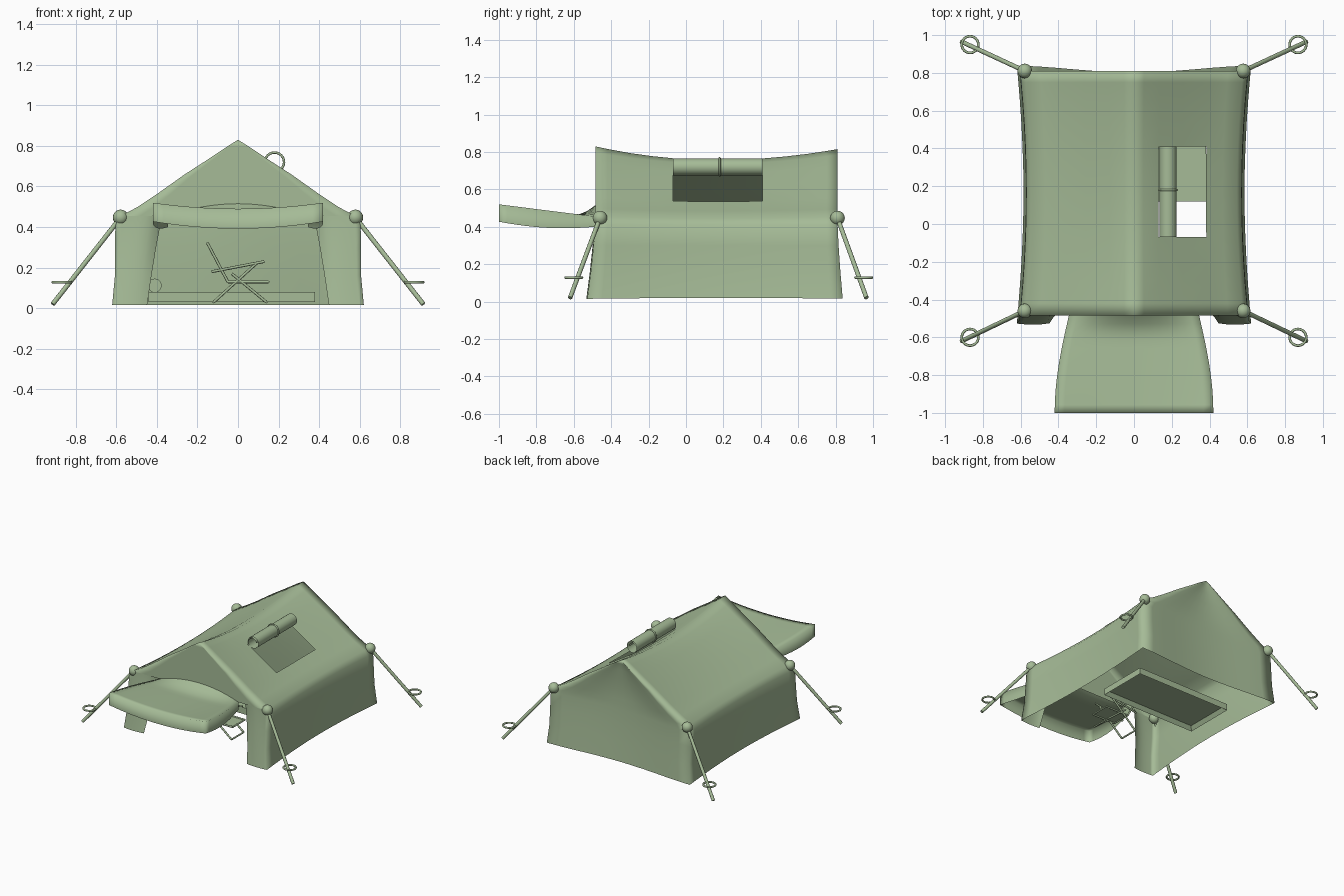
import bpy, bmesh, math
from mathutils import Vector

if "Cube" in bpy.data.objects:
    bpy.data.objects.remove(bpy.data.objects["Cube"])

canvas = bpy.data.materials.new("sage_green")
canvas.use_nodes = True
COLOUR = (0.38, 0.50, 0.31, 1)
canvas.diffuse_color = COLOUR
bsdf = canvas.node_tree.nodes["Principled BSDF"]
bsdf.inputs["Base Color"].default_value = COLOUR
bsdf.inputs["Roughness"].default_value = 0.8


def finish(name, bm, angle=50):
    """Turn a bmesh into a named, smooth-shaded object."""
    bmesh.ops.remove_doubles(bm, verts=bm.verts, dist=0.0005)
    mesh = bpy.data.meshes.new(name)
    bm.to_mesh(mesh)
    bm.free()
    mesh.materials.append(canvas)
    obj = bpy.data.objects.new(name, mesh)
    bpy.context.collection.objects.link(obj)
    bpy.ops.object.select_all(action='DESELECT')
    obj.select_set(True)
    bpy.context.view_layer.objects.active = obj
    bpy.ops.object.shade_smooth_by_angle(angle=math.radians(angle))


def add_grid(bm, rows, skip=lambda c: False, flip=False):
    """Skin rows of points with quads, leaving out faces whose centre is skipped."""
    vs = [[bm.verts.new(p) for p in row] for row in rows]
    for a, b in zip(vs, vs[1:]):
        for j in range(len(a) - 1):
            quad = [a[j], a[j + 1], b[j + 1], b[j]]
            centre = sum((v.co for v in quad), Vector((0, 0, 0))) / 4
            if not skip(centre):
                bm.faces.new(quad[::-1] if flip else quad)


def add_rod(bm, a, b, r, sides=12):
    a, b = Vector(a), Vector(b)
    d = b - a
    m = d.to_track_quat('Z', 'Y').to_matrix().to_4x4()
    m.translation = (a + b) / 2
    bmesh.ops.create_cone(bm, cap_ends=True, segments=sides, radius1=r,
                          radius2=r, depth=d.length, matrix=m)


def add_ring(bm, centre, u, v, big, small, n=24, k=8):
    u, v, c = Vector(u), Vector(v), Vector(centre)
    w = u.cross(v)
    rows = []
    for i in range(n + 1):
        a = math.tau * i / n
        d = u * math.cos(a) + v * math.sin(a)
        rows.append([c + d * (big + small * math.cos(math.tau * j / k))
                     + w * small * math.sin(math.tau * j / k) for j in range(k + 1)])
    add_grid(bm, rows, flip=True)


# Tent cross-section from ridge to ground: half width, height mid, height at ends
SECTION = [(0, .757, .83), (.05, .738, .797), (.13, .69, .74), (.25, .615, .658),
           (.38, .535, .56), (.47, .485, .497), (.545, .445, .455), (.57, .41, .41),
           (.572, .30, .30), (.572, .16, .16), (.585, .02, .015)]
STATIONS = [-.485, -.42, -.3, -.19, -.07, .05, .17, .29, .41, .53, .65, .75, .81]
EAVE = 6


def shell_point(i, y, side):
    x, mid, end = SECTION[i]
    t = (y - .163) / .648
    e = t * t
    low = max(0, 1 - mid / .45) ** 1.5
    flare = (.03 if t > 0 else -.045) * e * e * low
    rise = (end - mid) * e * (.8 if t > 0 else 1)
    return Vector((side * x * (1 + .06 * e), y + flare, mid + rise))


# Roof and side walls, with the roof window left open on one side
def in_window(c):
    return .13 < c.x < .38 and -.07 < c.y < .41


last = len(SECTION) - 1
tent = bmesh.new()
rows = []
for y in STATIONS:
    rows.append([shell_point(i, y, -1) for i in range(last, 0, -1)]
                + [shell_point(i, y, 1) for i in range(last + 1)])
add_grid(tent, rows, in_window)


# Closed back wall, pulled in towards the middle
def end_rows(y, count, dent):
    out = []
    for i in range(count):
        p = shell_point(i, y, 1)
        depth = dent * min(1, i / 4)
        row = []
        for k in range(13):
            s = k / 6 - 1
            row.append(Vector((p.x * s, p.y - depth * (1 - s * s) ** 2, p.z)))
        out.append(row)
    return out


add_grid(tent, end_rows(STATIONS[-1], last + 1, .035))

# Front gable above the doorway
add_grid(tent, end_rows(STATIONS[0], EAVE + 1, 0), flip=True)

# Gathered door panels either side of the doorway
for side in (1, -1):
    rows = []
    for i in range(EAVE, last + 1):
        outer = shell_point(i, STATIONS[0], 1)
        drop = max(0, 1 - outer.z / .455)
        inner = .37 + .08 * drop ** .8
        row = []
        for k in range(9):
            c = k / 8
            y = outer.y - .006 * math.sin(math.pi * c) * min(1, drop * 3) + .04 * c ** 6 * (1 - drop)
            row.append(Vector((side * (outer.x + (inner - outer.x) * c), y, outer.z)))
        rows.append(row)
    add_grid(tent, rows, flip=side < 0)
finish("tent_shell", tent, 120)

# Raised door flap: a sagging sheet with a turned-down rim
bm = bmesh.new()
columns = [(-1, True)] + [(k / 8 - 1, False) for k in range(17)] + [(1, True)]
lines = [(k / 12, False) for k in range(13)] + [(1, True)]
rows = []
for v, front in lines:
    half = .345 + .075 * math.sin(v * math.pi / 2)
    row = []
    for s, rim in columns:
        top = .455 + .065 * v - .03 * v * (1 - s * s)
        top += .06 * (1 - s * s) * max(0, 1 - 4 * v) ** 2
        low = .40 - .01 * math.sin(v * math.pi) - .008 * v + .035 * v * v * s * s
        z = low if (rim or front) else top
        row.append(Vector((s * half, -.485 - .515 * v, z)))
    rows.append(row)
add_grid(bm, rows, flip=True)
finish("raised_door_flap", bm, 100)

# Rolled window cover: an open tube with a coiled inner layer, and its strap
ROLL = Vector((.18, .17, .72))
bm = bmesh.new()
rows = []
for k in range(41):
    a = k / 40 * math.tau * 1.7
    r = .024 + .021 * min(1, k / 16)
    rows.append([ROLL + Vector((r * math.cos(a), y, r * math.sin(a))) for y in (-.24, 0, .24)])
add_grid(bm, rows)
finish("rolled_window_cover", bm)
bm = bmesh.new()
add_ring(bm, ROLL + Vector((0, .01, 0)), (1, 0, 0), (0, 0, 1), .047, .006)
finish("roll_strap", bm)

# Guy poles with corner balls and peg rings
for end, y, out, hub_y in (("front", -.46, -.62, -.6), ("back", .81, .965, .95)):
    for side, label in ((1, "left"), (-1, "right")):
        tag = end + "_" + label
        top = Vector((side * .578, y, .447))
        bm = bmesh.new()
        add_rod(bm, top, (side * .913, out, .02), .012)
        finish(tag + "_guy_pole", bm)
        bm = bmesh.new()
        bmesh.ops.create_uvsphere(bm, u_segments=16, v_segments=10, radius=.039)
        bmesh.ops.translate(bm, verts=bm.verts, vec=top)
        finish(tag + "_corner_ball", bm)
        bm = bmesh.new()
        add_ring(bm, (side * .868, hub_y, .128), (1, 0, 0), (0, 1, 0), .044, .007)
        finish(tag + "_peg_ring", bm)

# Sleeping mat, hollow underneath
bm = bmesh.new()
bmesh.ops.create_cube(bm, size=1)
for v in bm.verts:
    v.co = (v.co.x * .82 - .03, v.co.y * .4 + .32, v.co.z * .05 + .055)
bm.normal_update()
base = [f for f in bm.faces if f.normal.z < -.9]
bmesh.ops.inset_region(bm, faces=base, thickness=.03)
for v in base[0].verts:
    v.co.z += .03
finish("sleeping_mat", bm, 30)

# Round pillow on the mat
bm = bmesh.new()
add_rod(bm, (-.41, .14, .112), (-.41, .36, .112), .034, 16)
finish("pillow", bm)

# Folding chair: two side frames, cross bars, seat and back slings
BACK = ((-.15, .32), (-.05, .13))
ARM = ((-.13, .18), (.13, .23))
SEAT = ((-.05, .13), (.15, .13))
LEGS = [((.09, .22), (-.12, .03)), ((-.03, .17), (.14, .03))]
Y0, Y1 = -.28, -.13
bm = bmesh.new()
for a, b in [BACK, ARM, SEAT] + LEGS:
    for y in (Y0, Y1):
        add_rod(bm, (a[0], y, a[1]), (b[0], y, b[1]), .007, 8)
for x, z in (BACK[0], BACK[1], SEAT[1], LEGS[0][1], LEGS[1][1]):
    add_rod(bm, (x, Y0, z), (x, Y1, z), .006, 8)
finish("chair_frame", bm)
bm = bmesh.new()
for a, b in (BACK, SEAT):
    add_grid(bm, [[(p[0], y, p[1]) for y in (Y0, Y1)] for p in (a, b)])
finish("chair_slings", bm)
